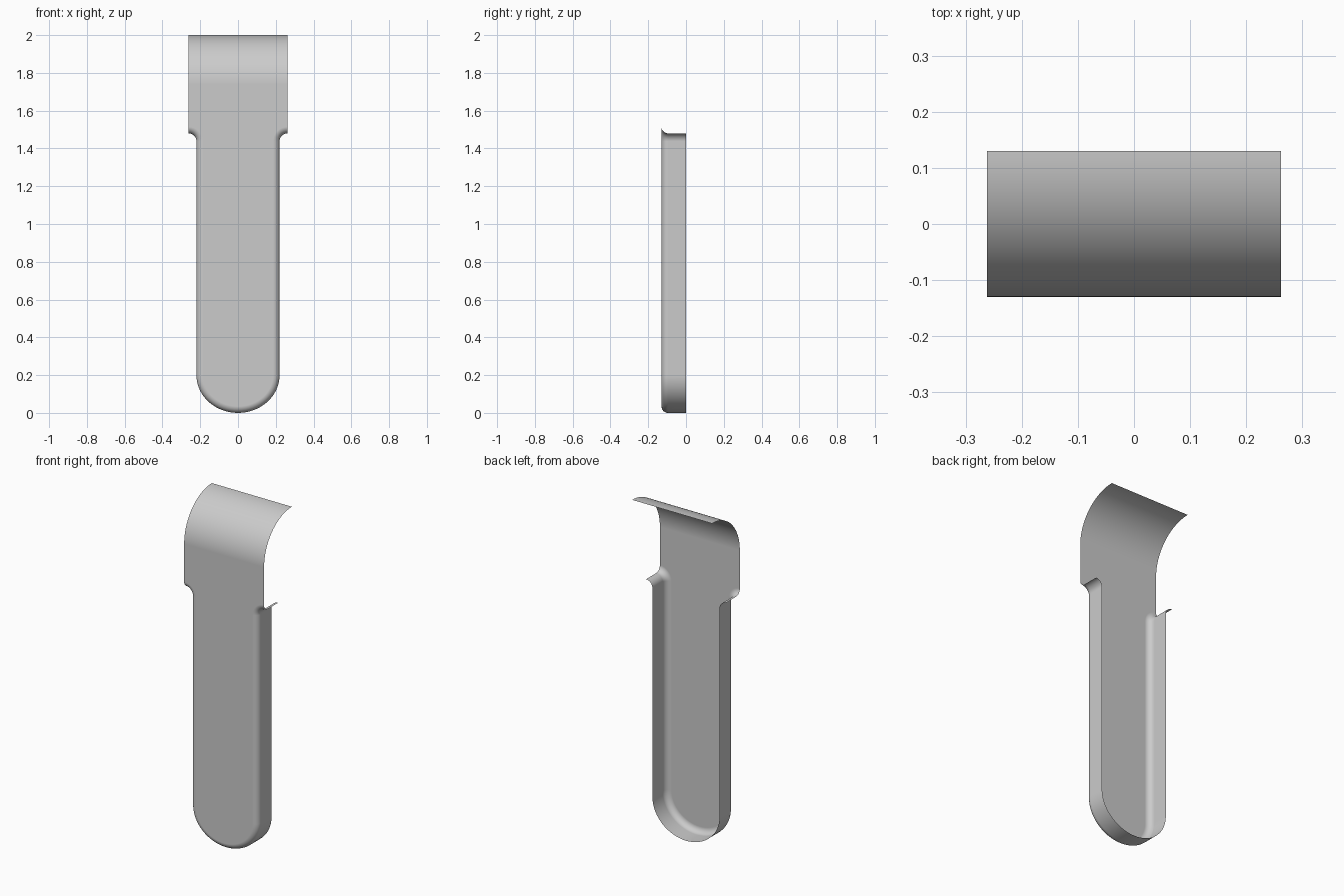
import bpy, bmesh, math

cube = bpy.data.objects.get("Cube")
if cube:
    bpy.data.objects.remove(cube)

HALF_STRAP, HALF_BODY = 0.262, 0.22
FRONT, BACK = -0.13, 0.0
SHOULDER, TOP = 1.48, 2.0
EDGE_R, STRAP_R, BOTTOM_H = 0.035, 0.26, 0.2
COVE = HALF_STRAP - HALF_BODY
STEPS = 16

grey = bpy.data.materials.new("plain grey")
grey.use_nodes = True
grey.diffuse_color = (0.6, 0.6, 0.6, 1)
grey.node_tree.nodes["Principled BSDF"].inputs["Base Color"].default_value = (0.6, 0.6, 0.6, 1)


def half_outline():
    """Right half of the wall outline: (x, z, outward normal x, outward normal z)."""
    pts = []
    # concave shoulder
    for i in range(STEPS // 2 + 1):
        a = math.pi / 2 * (1 + i / (STEPS // 2))
        c, s = math.cos(a), math.sin(a)
        pts.append((HALF_STRAP + COVE * c, SHOULDER - COVE + COVE * s, -c, -s))
    # rounded bottom
    for i in range(STEPS + 1):
        a = math.pi / 2 * i / STEPS
        c, s = math.cos(a), math.sin(a)
        nx, nz = c / HALF_BODY, -s / BOTTOM_H
        n = math.hypot(nx, nz)
        pts.append((HALF_BODY * c, BOTTOM_H * (1 - s), nx / n, nz / n))
    return pts


half = half_outline()
outline = half + [(-x, z, -nx, nz) for x, z, nx, nz in reversed(half[:-1])]

bm = bmesh.new()


def ring(inset, y):
    return [bm.verts.new((x - nx * inset, y, z - nz * inset)) for x, z, nx, nz in outline]


def bridge(a, b):
    for i in range(len(a) - 1):
        bm.faces.new((a[i], a[i + 1], b[i + 1], b[i]))


# side wall with a rounded front edge
rings = [ring(0, BACK)]
for i in range(9):
    t = math.pi / 2 * i / 8
    rings.append(ring(EDGE_R * (1 - math.cos(t)), FRONT + EDGE_R * (1 - math.sin(t))))
for a, b in zip(rings, rings[1:]):
    bridge(a, b)

# strap curling back at the top
rows = []
for i in range(25):
    t = math.pi / 2 * i / 24
    y = FRONT + STRAP_R * (1 - math.cos(t))
    z = TOP - STRAP_R * (1 - math.sin(t))
    rows.append([bm.verts.new((x, y, z)) for x in (HALF_STRAP, -HALF_STRAP)])
for a, b in zip(rows, rows[1:]):
    bridge(a, b)

# flat front panel
panel = bm.faces.new(rings[-1] + [rows[0][1], rows[0][0]])
bmesh.ops.recalc_face_normals(bm, faces=bm.faces)
panel.normal_update()
if panel.normal.y > 0:
    bmesh.ops.reverse_faces(bm, faces=bm.faces)

mesh = bpy.data.meshes.new("curled_strap_cover")
bm.to_mesh(mesh)
bm.free()
mesh.materials.append(grey)
cover = bpy.data.objects.new("curled_strap_cover", mesh)
bpy.context.collection.objects.link(cover)

# smooth rounds, flat panels
bpy.ops.object.select_all(action="DESELECT")
cover.select_set(True)
bpy.context.view_layer.objects.active = cover
bpy.ops.object.shade_smooth_by_angle(angle=math.radians(40))
weighted = cover.modifiers.new("weighted_normals", "WEIGHTED_NORMAL")
weighted.keep_sharp = True
